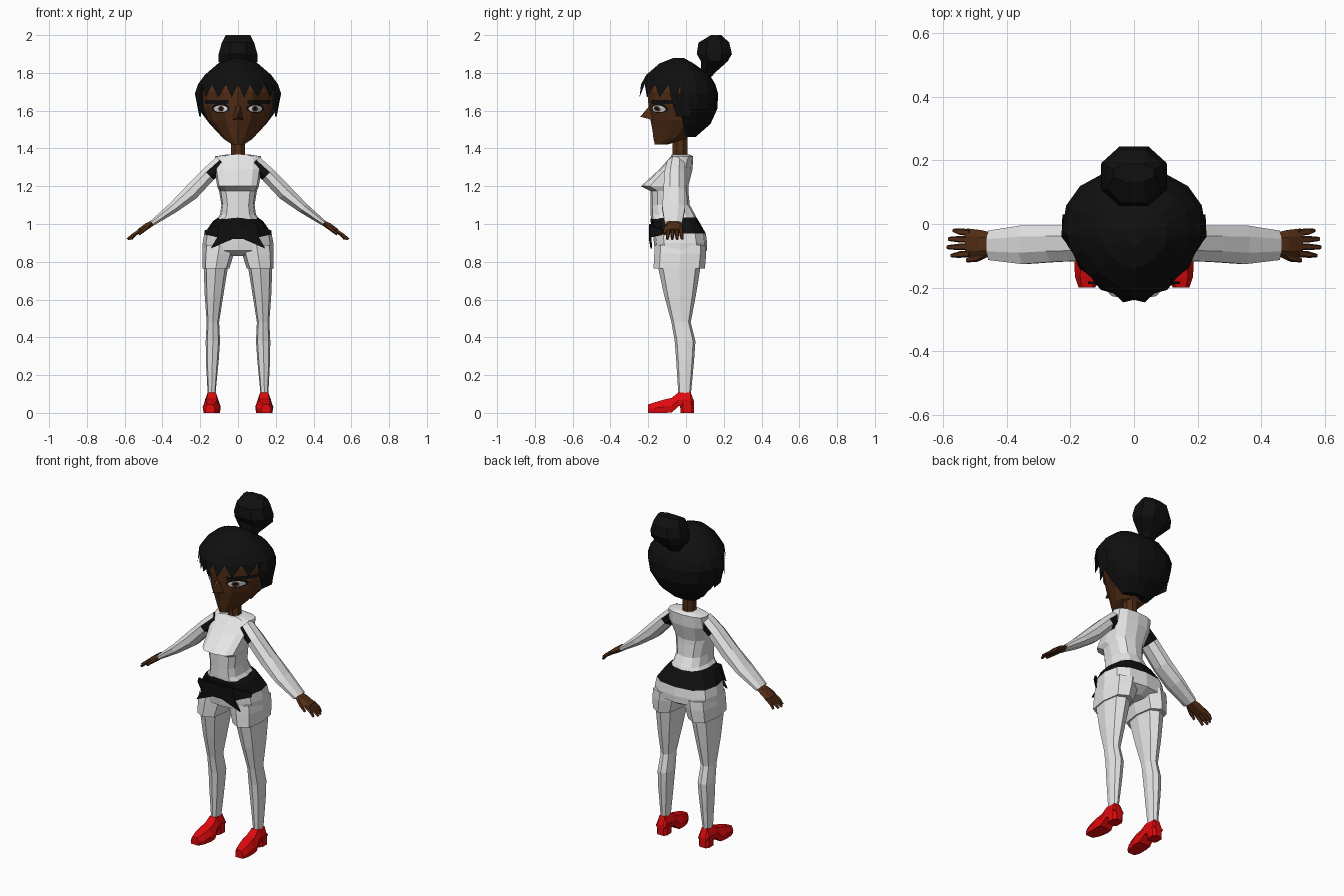
import bpy, bmesh, math
from mathutils import Vector
from mathutils.bvhtree import BVHTree

if "Cube" in bpy.data.objects:
    bpy.data.objects.remove(bpy.data.objects["Cube"])


def material(name, rgb):
    m = bpy.data.materials.new(name)
    m.diffuse_color = (*rgb, 1)
    m.use_nodes = True
    m.node_tree.nodes["Principled BSDF"].inputs["Base Color"].default_value = m.diffuse_color
    return m


SKIN = material("brown skin", (0.085, 0.027, 0.008))
BLACK = material("black", (0.005, 0.005, 0.005))
WHITE = material("white cloth", (0.8, 0.8, 0.8))
RED = material("red shoe", (0.75, 0.003, 0.004))
EYE = material("eye white", (0.8, 0.8, 0.8))
IRIS = material("brown iris", (0.1, 0.04, 0.02))


def build(name, verts, faces, mats, rule=None, mirror=False, recalc=True):
    me = bpy.data.meshes.new(name)
    me.from_pydata([tuple(v) for v in verts], [], faces)
    if recalc:
        bm = bmesh.new()
        bm.from_mesh(me)
        bmesh.ops.recalc_face_normals(bm, faces=bm.faces)
        bm.to_mesh(me)
        bm.free()
    ob = bpy.data.objects.new(name, me)
    bpy.context.collection.objects.link(ob)
    for m in mats:
        me.materials.append(m)
    if rule:
        for p in me.polygons:
            p.material_index = rule(p.center)
    if mirror:
        mod = ob.modifiers.new("mirror", 'MIRROR')
        mod.use_mirror_merge = False
    return ob


def loft(name, rings, mats, rule=None, mirror=False):
    """Skin a stack of equal rings and cap both ends."""
    n = len(rings[0])
    verts = [v for r in rings for v in r]
    faces = [(j * n + i, j * n + (i + 1) % n, (j + 1) * n + (i + 1) % n, (j + 1) * n + i)
             for j in range(len(rings) - 1) for i in range(n)]
    last = (len(rings) - 1) * n
    faces += [tuple(range(n)), tuple(range(last, last + n))]
    return build(name, verts, faces, mats, rule, mirror)


def sp(v, p):
    return math.copysign(abs(v) ** p, v)


def ring(z, hw, yf, yb, n=12, pf=1.0, pb=1.0, yc=None, cx=0.0, turn=0.0):
    """Rounded cross-section from y = yf to yb; small powers are boxier."""
    yc = (yf + yb) / 2 if yc is None else yc
    out = []
    for k in range(n):
        a = 2 * math.pi * (k + turn) / n
        s, c = math.sin(a), math.cos(a)
        p, d = (pf, yc - yf) if c > 0 else (pb, yb - yc)
        out.append(Vector((cx + hw * sp(s, p), yc - d * sp(c, p), z)))
    return out


def tube(name, path, mats, n=8, rule=None):
    """Mirrored limb: path of (x, y, z, half depth in y, half thickness)."""
    pts = [Vector(p[:3]) for p in path]
    rings = []
    for i, p in enumerate(path):
        d = pts[min(i + 1, len(pts) - 1)] - pts[max(i - 1, 0)]
        up = Vector((-d.z, 0, d.x)).normalized()
        rings.append([pts[i] + Vector((0, p[3] * math.sin(a), 0)) + up * (p[4] * math.cos(a))
                      for a in (2 * math.pi * (k + 0.5) / n for k in range(n))])
    return loft(name, rings, mats, rule, True)


# Head and neck
head = loft("head", [ring(z, hw, yf, yb, pf=1.3, pb=0.9, yc=yc) for z, hw, yf, yb, yc in (
    (1.42, .03, -.165, -.10, -.13), (1.45, .075, -.172, 0, -.06), (1.50, .12, -.178, .03, -.02),
    (1.55, .16, -.188, .06, 0), (1.62, .185, -.198, .08, 0), (1.70, .188, -.205, .08, 0),
    (1.76, .165, -.19, .08, 0), (1.80, .10, -.12, .06, 0))], [SKIN])
loft("neck", [ring(z, .039, -.075, .01, 8, turn=.5) for z in (1.34, 1.50)], [SKIN])
build("nose", [(-.012, -.19, 1.63), (.012, -.19, 1.63), (-.028, -.175, 1.55), (.028, -.175, 1.55),
               (0, -.242, 1.568)],
      [(0, 1, 4), (1, 3, 4), (3, 2, 4), (2, 0, 4), (0, 2, 3, 1)], [SKIN])

# Eyes and lashes: thin sheets laid on the face
tree = BVHTree.FromPolygons([v.co for v in head.data.vertices],
                            [tuple(p.vertices) for p in head.data.polygons])


def on_face(x, z, gap):
    hit = tree.ray_cast(Vector((x, -1, z)), Vector((0, 1, 0)))[0]
    return Vector((x, (hit.y if hit else -.03) - gap, z))


def eye_disc(name, cx, cz, rx, rz, gap, mat, n=14):
    ts = [2 * math.pi * k / n for k in range(n)]
    verts = [on_face(cx, cz, gap)]
    for f in (.5, 1):
        verts += [on_face(cx + f * rx * math.cos(t), cz + f * rz * math.sin(t), gap) for t in ts]
    faces = [(0, 1 + i, 1 + (i + 1) % n) for i in range(n)]
    faces += [(1 + i, 1 + n + i, 1 + n + (i + 1) % n, 1 + (i + 1) % n) for i in range(n)]
    build(name, verts, faces, [mat], mirror=True, recalc=False)


eye_disc("eye_outline", .092, 1.613, .047, .027, .003, BLACK)
eye_disc("eye_white", .092, 1.61, .037, .018, .006, EYE)
eye_disc("iris", .09, 1.61, .016, .016, .008, IRIS, 8)
eye_disc("pupil", .09, 1.61, .008, .009, .010, BLACK, 8)
xs = [.05 + .0125 * i for i in range(11)]
build("lash_band", [on_face(x, z, .005) for x in xs for z in (1.636, 1.656)],
      [(2 * i, 2 * i + 2, 2 * i + 3, 2 * i + 1) for i in range(10)], [BLACK], mirror=True, recalc=False)

# Hair: full dome above, back half below, pointed fringe in front
N = 16
dome = [ring(z, hw, yf, yb, N, 1.25, .85, yc) for z, hw, yf, yb, yc in (
    (1.878, .03, -.07, -.01, -.04), (1.85, .105, -.14, .04, -.04), (1.79, .175, -.21, .125, -.03),
    (1.74, .212, -.238, .155, -.03), (1.69, .228, -.25, .17, -.03), (1.61, .21, -.24, .166, -.03),
    (1.53, .15, -.2, .13, -.015), (1.46, .085, -.1, .05, 0), (1.47, .02, -.02, .02, 0))]
verts = [v for r in dome for v in r]
faces = [tuple(range(N))]
for j in range(len(dome) - 1):
    for i in range(N):
        if j < 3 or 4 <= i < 12:
            k = (i + 1) % N
            faces.append((j * N + i, j * N + k, (j + 1) * N + k, (j + 1) * N + i))
for i in list(range(4)) + list(range(12, 16)):
    a, b = dome[3][i], dome[3][(i + 1) % N]
    mid = (a + b) / 2
    side = i in (3, 12)
    verts.append(Vector((mid.x * 1.04, mid.y * 1.08, 1.61 if side else 1.67)))
    faces.append((3 * N + i, 3 * N + (i + 1) % N, len(verts) - 1))
build("hair", verts, faces, [BLACK])
build("side_lock", [(.212, -.04, 1.74), (.228, -.04, 1.69), (.195, -.05, 1.57), (.205, .03, 1.57),
                    (.225, .03, 1.69), (.195, -.085, 1.69)],
      [(0, 5, 1), (5, 2, 1), (1, 2, 3, 4)], [BLACK], mirror=True)
loft("hair_bun", [ring(z, hw, yf, yb, 8, .9, .9, turn=.5) for z, hw, yf, yb in (
    (1.78, .045, .06, .14), (1.80, .05, .075, .155), (1.86, .112, .075, .225), (1.90, .11, .05, .25),
    (1.96, .092, .06, .235), (2.0, .07, .13, .19))], [BLACK])

# Shirt
loft("shirt", [ring(z, hw, yf, yb, 12, .65, .8) for z, hw, yf, yb in (
    (1.368, .06, -.075, .02), (1.358, .122, -.08, .037), (1.29, .125, -.14, .035),
    (1.20, .11, -.238, .012), (1.175, .1, -.188, .012), (1.10, .088, -.187, .02),
    (1.05, .095, -.187, .048), (1.01, .125, -.185, .065))], [WHITE])

# Arms with a black cap at the shoulder
tube("arm", [(.085, -.052, 1.325, .05, .045), (.157, -.06, 1.262, .06, .043),
             (.25, -.062, 1.165, .062, .045), (.345, -.065, 1.085, .066, .031),
             (.455, -.067, 1.004, .05, .016)], [WHITE, BLACK],
     rule=lambda c: 1 if c.x < .13 else 0)

# Hands
tube("palm", [(.44, -.065, 1.012, .036, .014), (.48, -.063, .99, .044, .019),
              (.525, -.06, .962, .046, .014)], [SKIN], 6)
for i, tip in enumerate((.572, .586, .582, .565)):
    y = -.093 + .022 * i
    tube("finger", [(.515, y, .968, .011, .011), (.55, y - .003 + .002 * i, .945, .011, .011),
                    (tip, y - .006 + .004 * i, .92, .007, .007)], [SKIN], 5)
tube("thumb", [(.46, -.09, .998, .013, .012), (.495, -.108, .972, .012, .011),
               (.525, -.114, .945, .007, .007)], [SKIN], 5)

# Hips with a black waistband
loft("hips", [ring(z, hw, yf, yb, 12, .7, .75) for z, hw, yf, yb in (
    (1.035, .105, -.186, .055), (1.015, .133, -.188, .068), (.95, .178, -.175, .105),
    (.90, .187, -.17, .112), (.86, .187, -.165, .11), (.83, .04, -.1, .06))],
     [WHITE, BLACK], lambda c: 1 if c.z > .95 else 0)

# Crossed sash ends over the front
sash = build("sash", [(-.01, -.196, 1.0), (.10, -.194, 1.0), (.178, -.12, .965), (.178, -.13, .945),
                      (.11, -.19, .93), (.145, -.188, .87), (.03, -.196, .92), (-.01, -.196, .92)],
             [(0, 7, 6, 1), (1, 6, 5, 4), (1, 4, 3, 2)], [BLACK], mirror=True)
sash.modifiers.new("thickness", 'SOLIDIFY').thickness = .008


# Legs: loose upper part with a hem, then slim to the ankle
def leg(name, rows):
    loft(name, [ring(z, (x1 - x0) / 2, yf, yb, 8, .75, .75, cx=(x0 + x1) / 2)
                for z, x0, x1, yf, yb in rows], [WHITE], mirror=True)


leg("shorts_leg", ((.89, .012, .184, -.165, .107), (.84, .022, .189, -.168, .107),
                   (.765, .046, .188, -.172, .10)))
leg("trouser_leg", ((.78, .052, .182, -.15, .078), (.62, .078, .176, -.115, .052),
                    (.48, .100, .166, -.077, .025), (.38, .095, .171, -.06, .05),
                    (.28, .102, .17, -.052, .043), (.09, .12, .16, -.04, .025)))

# Shoes: body lofted along y, plus a block heel
rows = ((-.2, .148, .026, 0, .045), (-.165, .144, .042, 0, .056), (-.11, .139, .048, 0, .072),
        (-.075, .138, .044, .002, .08), (-.04, .139, .036, .035, .108), (.025, .14, .03, .045, .108),
        (.043, .14, .03, .045, .06))
loft("shoe", [[Vector((cx + hw * f, y, z0 + (z1 - z0) * g)) for f, g in
               ((-.9, 0), (.9, 0), (1, .45), (.6, 1), (-.6, 1), (-1, .45))]
              for y, cx, hw, z0, z1 in rows], [RED], mirror=True)
loft("shoe_heel", [ring(z, hw, yf, .045, 8, .6, .6, cx=.14, turn=.5) for z, hw, yf in (
    (0, .034, -.03), (.06, .036, -.035))], [RED], mirror=True)
